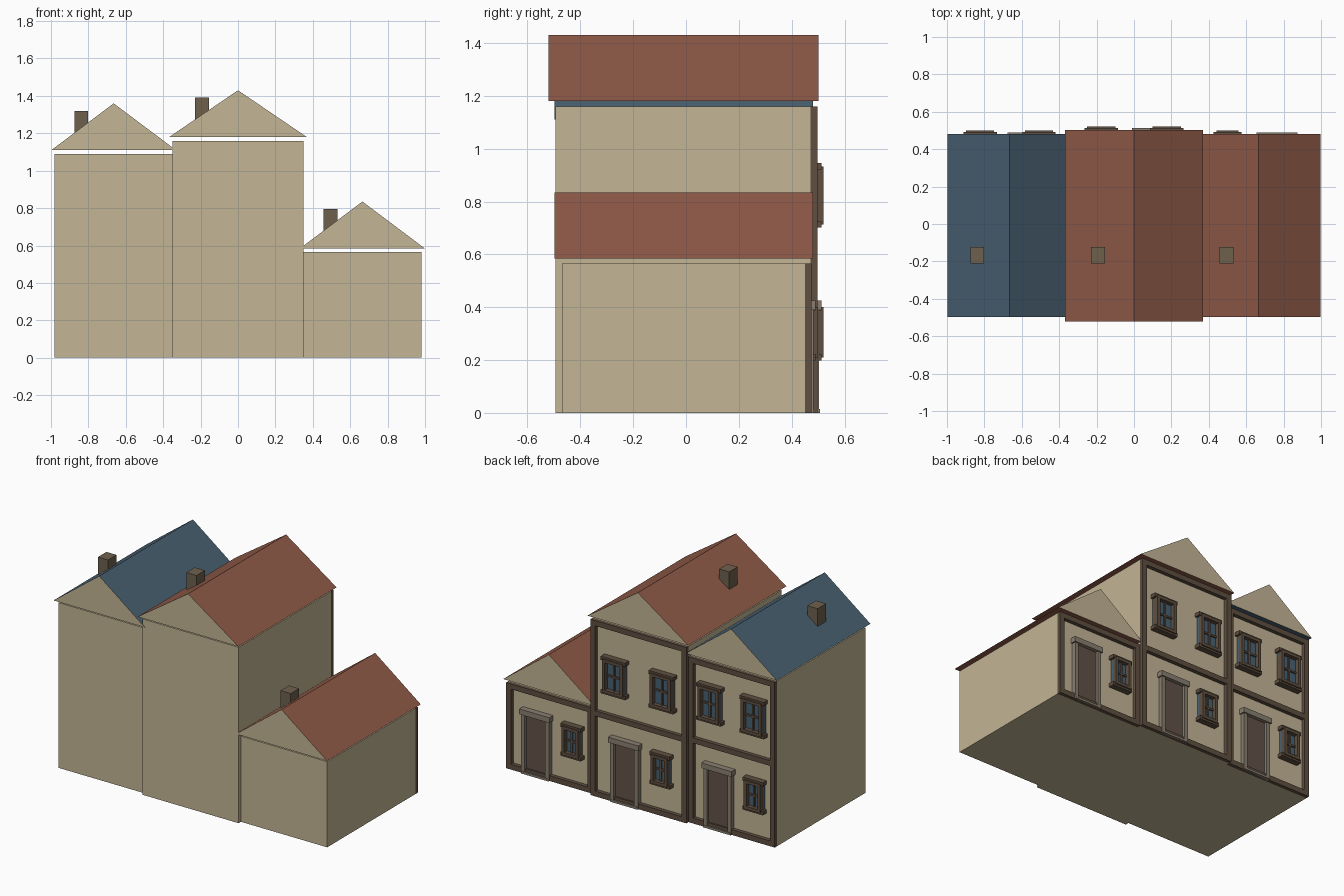
import bpy
import bmesh

if "Cube" in bpy.data.objects:
    bpy.data.objects.remove(bpy.data.objects["Cube"], do_unlink=True)


def material(name, srgb):
    linear = [(c / 255) ** 2.2 for c in srgb] + [1]
    mat = bpy.data.materials.new(name)
    mat.use_nodes = True
    mat.diffuse_color = linear
    mat.node_tree.nodes["Principled BSDF"].inputs["Base Color"].default_value = linear
    return mat


plaster = material("cream plaster", (194, 180, 148))
red_tiles = material("red tiles", (143, 91, 74))
blue_slate = material("blue slate", (74, 96, 112))
timber = material("dark timber", (96, 80, 67))
chimney_brick = material("chimney brown", (110, 97, 79))
door_brown = material("door brown", (99, 83, 74))
door_trim = material("grey door trim", (136, 126, 112))
glass = material("window glass", (74, 98, 114))


def boxes(name, mat, spans):
    """One object from boxes given as ((x0, x1), (y0, y1), (z0, z1))."""
    bm = bmesh.new()
    for span in spans:
        verts = bmesh.ops.create_cube(bm, size=1)["verts"]
        for v in verts:
            for axis, (low, high) in enumerate(span):
                v.co[axis] = high if v.co[axis] > 0 else low
    return finish(name, bm, [mat])


def finish(name, bm, mats):
    mesh = bpy.data.meshes.new(name)
    bm.to_mesh(mesh)
    bm.free()
    for mat in mats:
        mesh.materials.append(mat)
    obj = bpy.data.objects.new(name, mesh)
    bpy.context.collection.objects.link(obj)
    return obj


def roof(name, cx, half, y0, y1, z, tiles):
    """Triangular prism: tiled slopes, plastered gable ends."""
    bm = bmesh.new()
    profile = [(cx - half, z), (cx + half, z), (cx, z + 0.25)]
    gable = bm.faces.new([bm.verts.new((x, y0, h)) for x, h in profile])
    ext = bmesh.ops.extrude_face_region(bm, geom=[gable], use_keep_orig=True)["geom"]
    moved = [g for g in ext if isinstance(g, bmesh.types.BMVert)]
    bmesh.ops.translate(bm, verts=moved, vec=(0, y1 - y0, 0))
    bmesh.ops.recalc_face_normals(bm, faces=bm.faces)
    for face in bm.faces:
        face.material_index = 1 if abs(face.normal.y) > 0.9 else 0
    finish(name, bm, [tiles, plaster])


def window(name, cx, wall, cz, width, height):
    bar = 0.02
    x0, x1 = cx - width / 2, cx + width / 2
    z0, z1 = cz - height / 2, cz + height / 2
    deep, mid = (wall, wall + 0.049), (wall, wall + 0.03)
    boxes(name + "_glass", glass, [((x0, x1), (wall, wall + 0.02), (z0, z1))])
    # Frame sides and rails, glazing bars, then the wider lintel and sill
    parts = [((x0, x0 + bar), deep, (z0, z1)), ((x1 - bar, x1), deep, (z0, z1)),
             ((x0, x1), deep, (z0, z0 + bar)), ((x0, x1), deep, (z1 - bar, z1)),
             ((cx - 0.006, cx + 0.006), mid, (z0, z1)),
             ((x0, x1), mid, (cz - 0.006, cz + 0.006))]
    for edge in (z0, z1):
        parts.append(((x0 - 0.014, x1 + 0.014), (wall, wall + 0.041),
                      (edge - 0.012, edge + 0.012)))
    boxes(name + "_frame", timber, parts)


def door(name, cx, wall):
    top = 0.39
    boxes(name, door_brown, [((cx - 0.08, cx + 0.08), (wall, wall + 0.015), (0, top))])
    # Jambs, hood and step
    parts = [((cx + s - 0.013, cx + s + 0.013), (wall, wall + 0.032), (0, top))
             for s in (-0.088, 0.088)]
    parts.append(((cx - 0.11, cx + 0.11), (wall, wall + 0.04), (top, top + 0.035)))
    parts.append(((cx - 0.1, cx + 0.1), (wall, wall + 0.035), (0, 0.015)))
    boxes(name + "_trim", door_trim, parts)


def house(name, cx, half, y0, wall, height, tiles, chimney_x):
    x0, x1 = cx - half, cx + half
    boxes(name + "_walls", plaster, [((x0, x1), (y0, wall), (0, height))])
    roof(name + "_roof", cx, half + 0.018, y0 - 0.027, wall + 0.03, height + 0.02, tiles)
    boxes(name + "_chimney", chimney_brick,
          [((chimney_x - 0.037, chimney_x + 0.037), (-0.21, -0.122),
            (height + 0.021, height + 0.23))])

    # Timber framing on the back wall
    thick, out = 0.035, (wall, wall + 0.025)
    beams = [((x0, x0 + thick), out, (0, height)), ((x1 - thick, x1), out, (0, height)),
             ((x0, x1), out, (0, thick)), ((x0, x1), out, (height - thick, height))]
    two_floors = height > 0.8
    if two_floors:
        beams.append(((x0, x1), out, (0.53, 0.565)))
    boxes(name + "_timber_frame", timber, beams)

    # Openings on the back wall
    door(name + "_door", cx + 0.1, wall)
    window(name + "_lower_window", cx - 0.165, wall, 0.305, 0.12, 0.19)
    if two_floors:
        for side, s in (("right", -1), ("left", 1)):
            window(name + "_upper_window_" + side, cx + s * half / 2, wall,
                   0.823, 0.15, 0.22)


house("blue_house", -0.665, 0.315, -0.47, 0.45, 1.09, blue_slate, -0.838)
house("tall_house", 0, 0.35, -0.494, 0.472, 1.16, red_tiles, -0.193)
house("low_house", 0.665, 0.315, -0.47, 0.45, 0.565, red_tiles, 0.495)
